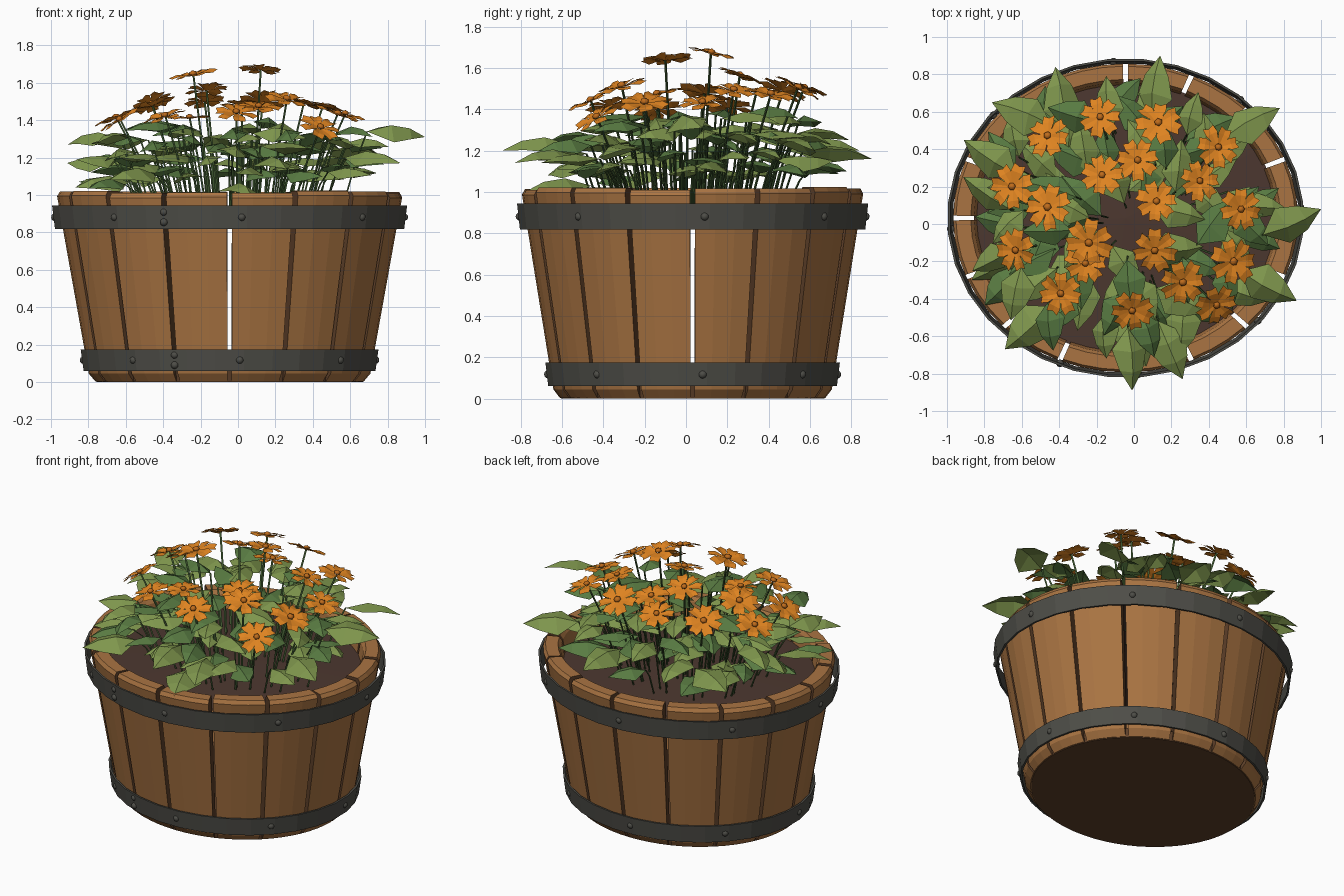
import bpy, bmesh, math, random
from math import sin, cos, pi, radians
from mathutils import Vector, Matrix

random.seed(11)
cube = bpy.data.objects.get("Cube")
if cube:
    bpy.data.objects.remove(cube, do_unlink=True)

CENTRE = Vector((-0.045, 0.032, 0))
OVAL = 0.895


def material(name, r, g, b):
    m = bpy.data.materials.new(name)
    m.use_nodes = True
    m.diffuse_color = (r, g, b, 1)
    m.node_tree.nodes["Principled BSDF"].inputs["Base Color"].default_value = (r, g, b, 1)
    return m


WOOD = material("oak wood", 0.4, 0.175, 0.055)
DARK = material("dark wood", 0.11, 0.05, 0.022)
IRON = material("grey iron", 0.076, 0.075, 0.064)
SOIL = material("brown soil", 0.073, 0.039, 0.029)
STEM = material("stem green", 0.05, 0.1, 0.03)
LEAF = material("leaf green", 0.215, 0.31, 0.075)
LEAF_DARK = material("deep leaf green", 0.1, 0.2, 0.055)
PETAL = material("petal orange", 0.74, 0.23, 0.015)
HEART = material("flower centre orange", 0.52, 0.15, 0.012)


def finish(bm, name, mats, fix=True, smooth=None):
    if fix:
        bmesh.ops.recalc_face_normals(bm, faces=bm.faces)
    me = bpy.data.meshes.new(name)
    bm.to_mesh(me)
    bm.free()
    for m in mats:
        me.materials.append(m)
    ob = bpy.data.objects.new(name, me)
    bpy.context.collection.objects.link(ob)
    if smooth:
        bpy.ops.object.select_all(action="DESELECT")
        ob.select_set(True)
        bpy.context.view_layer.objects.active = ob
        bpy.ops.object.shade_smooth_by_angle(angle=radians(smooth))


def on_oval(r, a, z):
    return CENTRE + Vector((r * cos(a), r * OVAL * sin(a), z))


def sweep(bm, profile, angles, closed):
    """Carry a closed (radius, height) profile along angles round the oval."""
    rings = [[bm.verts.new(on_oval(r, a, z)) for r, z in profile] for a in angles]
    n = len(profile)
    pairs = list(zip(rings, rings[1:])) + ([(rings[-1], rings[0])] if closed else [])
    for p, q in pairs:
        for i in range(n):
            bm.faces.new((p[i], p[(i + 1) % n], q[(i + 1) % n], q[i]))
    if not closed:
        for ring in (rings[0], rings[-1]):
            bm.faces.new(ring).material_index = 1


# Tub staves, with open gaps between them
STAVES = 16
bm = bmesh.new()
for k in range(STAVES):
    top = random.uniform(1.008, 1.025)
    profile = [(0.718, 0.004), (0.753, 0.045), (0.922, top - 0.025), (0.907, top),
               (0.828, top), (0.81, top - 0.025), (0.66, 0.004)]
    a0, step = 2 * pi * k / STAVES + 0.015, (2 * pi / STAVES - 0.03) / 3
    sweep(bm, profile, [a0 + step * i for i in range(4)], False)
finish(bm, "tub_staves", [WOOD, DARK])

# Thick tub floor
bm = bmesh.new()
place = Matrix.Translation(CENTRE + Vector((0, 0, 0.03))) @ Matrix.Diagonal((1, OVAL, 1, 1))
bmesh.ops.create_cone(bm, cap_ends=True, segments=64, radius1=0.712, radius2=0.725,
                      depth=0.06, matrix=place)
finish(bm, "tub_floor", [DARK])

# Soil, slightly heaped
bm = bmesh.new()
mid = bm.verts.new(on_oval(0, 0, 0.93))
rim = [bm.verts.new(on_oval(0.81, 2 * pi * i / 48, 0.9)) for i in range(48)]
for i in range(48):
    bm.faces.new((mid, rim[i], rim[(i + 1) % 48]))
finish(bm, "soil", [SOIL], fix=False)

# Iron hoops and their rivets
for name, low, high, r_low, r_high in (("upper", 0.818, 0.945, 0.938, 0.954),
                                       ("lower", 0.06, 0.175, 0.784, 0.8)):
    bm = bmesh.new()
    t = 0.013
    profile = [(r_low, low), (r_high, high), (r_high - t, high), (r_low - t, low)]
    sweep(bm, profile, [2 * pi * (i + 0.5) / 32 for i in range(32)], True)
    finish(bm, name + "_hoop", [IRON])
    bm = bmesh.new()
    mid, r = (low + high) / 2, (r_low + r_high) / 2 - 0.01
    spots = [(radians(4 + 45 * k), mid) for k in range(8)]
    spots += [(radians(-112), mid + s * 0.027) for s in (-1, 1)]
    for a, z in spots:
        place = Matrix.Translation(on_oval(r, a, z))
        bmesh.ops.create_icosphere(bm, subdivisions=2, radius=0.021, matrix=place)
    finish(bm, name + "_hoop_rivets", [IRON], smooth=40)


# Plants
stems, leaves, petals, hearts = (bmesh.new() for _ in range(4))


def add_stem(start, end, r):
    """Thin stem that rises, then bends towards its end."""
    bend = start.lerp(end, 0.55) + Vector((0, 0, 0.03))
    rings = []
    for p in (start, bend, end):
        rings.append([stems.verts.new(p + Vector((r * cos(a), r * sin(a), 0)))
                      for a in (0, 2 * pi / 3, 4 * pi / 3)])
    for p, q in zip(rings, rings[1:]):
        for i in range(3):
            stems.faces.new((p[i], p[(i + 1) % 3], q[(i + 1) % 3], q[i]))


def add_leaf(tip, heading, length, droop, shade):
    """Folded, pointed leaf ending at tip, rolled a little to one side."""
    out = Vector((cos(heading), sin(heading), 0))
    roll = Matrix.Rotation(random.uniform(-0.4, 0.4), 3, out)
    side = roll @ Vector((-out.y, out.x, 0))
    up = roll @ Vector((0, 0, 1))
    base = tip - out * length + Vector((0, 0, droop * 0.3))
    width = length * random.uniform(0.28, 0.34)

    def spine(t):
        return base.lerp(tip, t) + up * droop * 2 * t * (1 - t)

    mid = [leaves.verts.new(spine(t)) for t in (0, 0.4, 0.72, 1)]
    for s in (1, -1):
        edge = [leaves.verts.new(spine(t) + (side * s - up * 0.5) * width * w)
                for t, w in ((0.34, 1), (0.68, 0.68))]
        for f in ((mid[0], edge[0], mid[1]), (mid[1], edge[0], edge[1], mid[2]),
                  (mid[2], edge[1], mid[3])):
            leaves.faces.new(f if s < 0 else f[::-1]).material_index = shade
    add_stem(Vector((base.x * 0.8, base.y * 0.8, 0.91)), base, 0.006)


# Large leaves that overhang the rim
for x, y, z in ((1.0, 0.08, 1.31), (-0.01, -0.89, 1.2), (0.14, 0.9, 1.16), (0.78, 0.62, 1.2),
                (0.87, -0.41, 1.17), (0.26, -0.83, 1.14), (-0.69, -0.67, 1.08),
                (-0.76, 0.65, 1.16), (-0.91, 0.45, 1.27), (-0.42, 0.84, 1.2),
                (0.07, -0.78, 1.0), (-0.87, -0.3, 1.04)):
    add_leaf(Vector((x, y, z)), math.atan2(y, x) + random.uniform(-0.35, 0.35), 0.34, 0.1, 0)

# Rings of smaller leaves: count, tip radius, lowest and highest tip
for count, radius, low, high in ((22, 0.86, 1.03, 1.26), (26, 0.74, 1.04, 1.32),
                                 (25, 0.6, 1.06, 1.36), (13, 0.44, 1.08, 1.34)):
    for k in range(count):
        a = 2 * pi * (k + random.uniform(-0.3, 0.3)) / count
        r = radius * random.uniform(0.93, 1.07)
        tip = on_oval(r, a, random.uniform(low, high))
        add_leaf(tip, a + random.uniform(-0.75, 0.75), random.uniform(0.23, 0.31),
                 random.uniform(0.03, 0.1), k % 2)


def add_flower(x, y, z, size):
    """Open flower on a tall stem, leaning away from the middle."""
    at = Vector((x, y, z))
    lean = Vector((x, y, 0)) * random.uniform(0.5, 1.2)
    lean += Vector((random.uniform(-0.13, 0.13), random.uniform(-0.13, 0.13), 1))
    turn = lean.to_track_quat("Z", "Y").to_matrix().to_4x4()
    place = Matrix.Translation(at) @ turn
    start = random.uniform(0, pi)
    for k in range(7):
        twist = Matrix.Rotation(random.uniform(-0.2, 0.2), 4, "X")
        spin = (place @ Matrix.Rotation(start + 2 * pi * k / 7, 4, "Z") @ twist
                @ Matrix.Scale(size * random.uniform(0.93, 1.05), 4))
        # Half outline of one petal: along, across, height
        half = ((0.12, 0.08, 0), (0.62, 0.28, 0.09), (0.96, 0.25, 0.03))
        mid = [petals.verts.new(spin @ Vector(p))
               for p in ((0.08, 0, -0.02), (0.62, 0, 0.05), (0.87, 0, 0))]
        for s in (1, -1):
            rim = [petals.verts.new(spin @ Vector((u, v * s, w))) for u, v, w in half]
            for i in range(2):
                f = (mid[i], mid[i + 1], rim[i + 1], rim[i])
                petals.faces.new(f if s > 0 else f[::-1])
    ball = place @ Matrix.Translation((0, 0, 0.01)) @ Matrix.Diagonal((1, 1, 0.7, 1))
    bmesh.ops.create_icosphere(hearts, subdivisions=1, radius=size * 0.18, matrix=ball)
    add_stem(Vector((x * 0.65, y * 0.65, 0.91)), at, 0.007)


for x, y, z in ((-0.46, 0.47, 1.49), (-0.18, 0.57, 1.5), (0.13, 0.54, 1.5), (0.45, 0.41, 1.47),
                (-0.17, 0.26, 1.56), (0.02, 0.34, 1.48), (0.35, 0.23, 1.49), (0.12, 0.12, 1.67),
                (0.57, 0.08, 1.43), (-0.65, 0.2, 1.41), (-0.46, 0.09, 1.48), (-0.24, -0.1, 1.64),
                (-0.26, -0.21, 1.41), (-0.63, -0.14, 1.4), (-0.39, -0.37, 1.42),
                (0.11, -0.14, 1.47), (0.26, -0.31, 1.51), (0.53, -0.2, 1.43),
                (0.44, -0.43, 1.36), (-0.01, -0.46, 1.44)):
    add_flower(x, y, z, random.uniform(0.115, 0.135))

finish(stems, "plant_stems", [STEM])
finish(leaves, "plant_leaves", [LEAF, LEAF_DARK], fix=False)
finish(petals, "flower_petals", [PETAL], fix=False)
finish(hearts, "flower_centres", [HEART], smooth=60)
